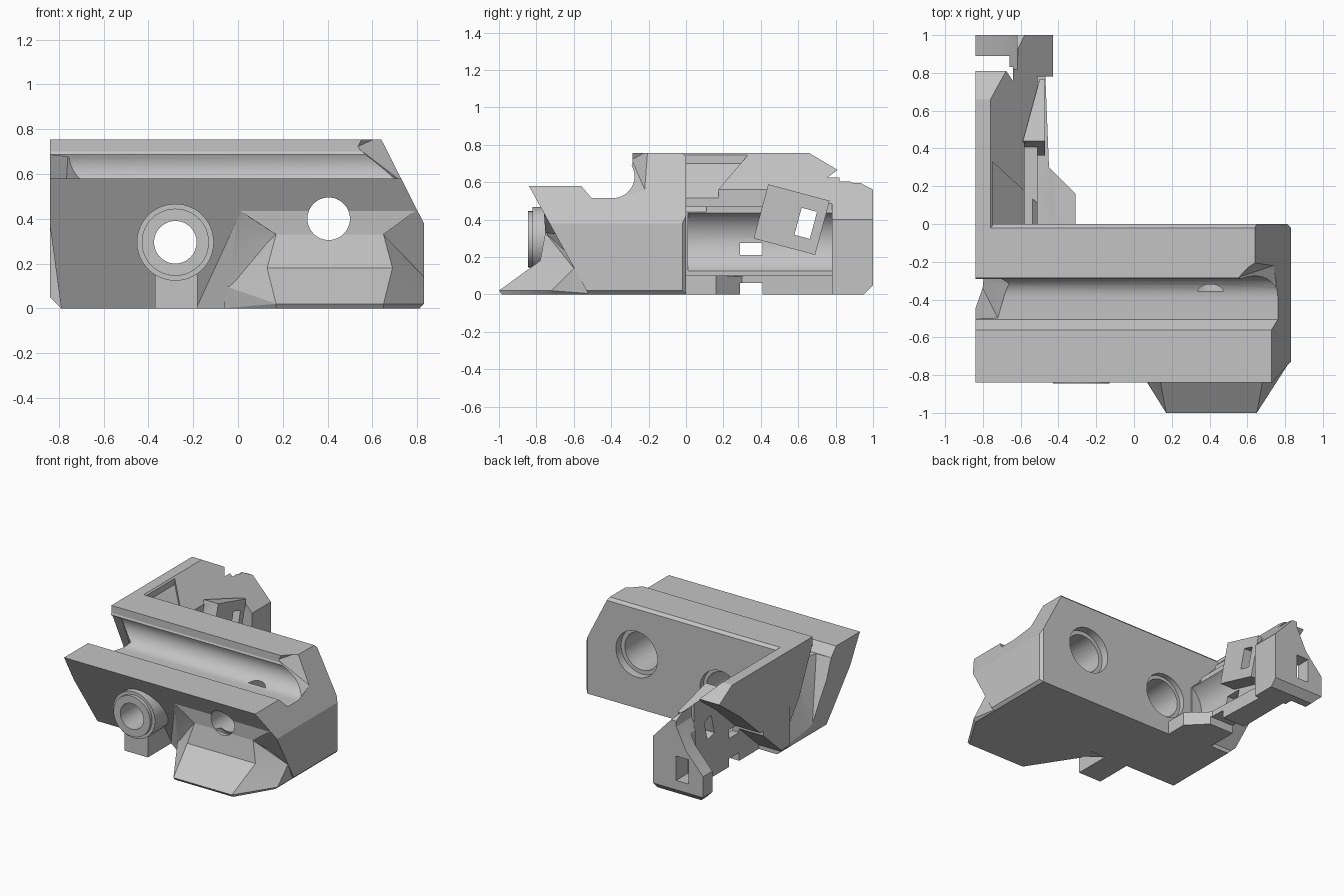
import bpy, bmesh, math
from mathutils import Vector

if "Cube" in bpy.data.objects:
    bpy.data.objects.remove(bpy.data.objects["Cube"])

grey = bpy.data.materials.new("light_grey")
grey.use_nodes = True
tone = (0.55, 0.55, 0.55, 1)
grey.diffuse_color = tone
grey.node_tree.nodes["Principled BSDF"].inputs["Base Color"].default_value = tone


def finish(name, bm):
    bmesh.ops.recalc_face_normals(bm, faces=bm.faces)
    mesh = bpy.data.meshes.new(name)
    bm.to_mesh(mesh)
    bm.free()
    mesh.materials.append(grey)
    ob = bpy.data.objects.new(name, mesh)
    bpy.context.collection.objects.link(ob)
    return ob


def prism(name, axis, points, lo, hi):
    """Extrude a 2D outline along an axis; the outline uses the other two axes in order."""
    bm = bmesh.new()
    ring = []
    for a, b in points:
        co = [a, b]
        co.insert("xyz".index(axis), lo)
        ring.append(bm.verts.new(co))
    face = bm.faces.new(ring)
    moved = bmesh.ops.extrude_face_region(bm, geom=[face])["geom"]
    shift = Vector([hi - lo if axis == c else 0 for c in "xyz"])
    bmesh.ops.translate(bm, vec=shift, verts=[v for v in moved if isinstance(v, bmesh.types.BMVert)])
    return finish(name, bm)


def box(name, x0, x1, y0, y1, z0, z1):
    return prism(name, "z", [(x0, y0), (x1, y0), (x1, y1), (x0, y1)], z0, z1)


def hull(name, points):
    bm = bmesh.new()
    for p in points:
        bm.verts.new(p)
    bmesh.ops.convex_hull(bm, input=bm.verts)
    return finish(name, bm)


def rod(name, axis, a, b, r, lo, hi):
    turns = [math.tau * i / 48 for i in range(48)]
    return prism(name, axis, [(a + r * math.cos(t), b + r * math.sin(t)) for t in turns], lo, hi)


def combine(target, tool, operation):
    mod = target.modifiers.new("combine", "BOOLEAN")
    mod.operation = operation
    mod.solver = "EXACT"
    mod.object = tool
    bpy.context.view_layer.objects.active = target
    bpy.ops.object.modifier_apply(modifier=mod.name)
    bpy.data.objects.remove(tool)


def cut(target, *tools):
    for tool in tools:
        combine(target, tool, "DIFFERENCE")


def add(target, *tools):
    for tool in tools:
        combine(target, tool, "UNION")


# Main block: grooved section along x, trimmed by its front outline
arc = [(-0.39 + 0.115 * math.cos(t), 0.63 + 0.115 * math.sin(t))
       for t in [math.radians(-90 + 12 * i) for i in range(11)]]
block = prism("main_block", "x",
              [(-0.52, 0), (-0.84, 0.58), (-0.56, 0.58), (-0.505, 0.515)] + arc +
              [(-0.285, 0.7), (-0.285, 0.755), (-0.02, 0.755), (0, 0.735), (0, 0)], -1, 1)
combine(block, prism("outline", "y",
                     [(-0.79, 0), (-0.84, 0.37), (-0.84, 0.8), (0.617, 0.8), (0.83, 0.38),
                      (0.83, 0.02), (0.81, 0)], -1.1, 0.1), "INTERSECT")

# Groove run-outs at both ends and the rear corner chamfer
cut(block,
    hull("left_runout", [(-0.9, -0.28, 0.7), (-0.9, 0.05, -0.02), (-0.9, -0.3, -0.02),
                         (-0.9, -0.505, 0.515), (-0.76, -0.28, 0.68), (-0.8, 0.05, -0.02),
                         (-0.82, -0.3, -0.02), (-0.72, -0.5, 0.52), (-0.66, -0.32, 0.55)]),
    hull("right_runout", [(0.53, -0.29, 0.72), (0.56, -0.285, 0.77), (0.61, -0.26, 0.77),
                          (0.64, -0.2, 0.77), (0.74, -0.22, 0.56), (0.75, -0.31, 0.53),
                          (0.77, -0.45, 0.515), (0.95, -0.2, 0.77), (0.95, -0.45, 0.77),
                          (0.95, -0.45, 0.52)]),
    prism("corner_chamfer", "z", [(0.8, 0.01), (0.84, -0.03), (0.84, 0.01)], -0.1, 0.8))

# Nose: sloped lower wedge, upright panel above, notch at each side, flared brow
wing = [(-0.06, -0.62, 0.1), (0.83, -0.6, 0.14)]
ridge = [(0.13, -0.78, 0.18), (0.69, -0.78, 0.18)]
neck = [(0.17, -0.752, 0.33), (0.65, -0.752, 0.33)]
nose = hull("nose", wing + ridge + [
    (-0.06, -0.63, 0), (0.17, -0.985, 0), (0.17, -1, 0.02), (0.65, -1, 0.02), (0.65, -0.985, 0),
    (0.83, -0.72, 0.02), (0.81, -0.72, 0), (-0.06, -0.46, 0), (0.81, -0.46, 0)])
panel = hull("panel", wing + ridge + neck + [(0, -0.5, 0.1), (0.8, -0.5, 0.1)])
brow = hull("brow", neck + [(0, -0.76, 0.44), (0.8, -0.76, 0.44), (0.06, -0.75, 0.425),
                            (0.75, -0.75, 0.425), (0.2, -0.55, 0.3), (0.6, -0.55, 0.3),
                            (0.02, -0.6, 0.44), (0.75, -0.6, 0.44)])
gusset = hull("gusset", [(-0.2, -0.51, 0), (0, -0.75, 0.44), (0.17, -0.745, 0.33), (-0.05, -0.62, 0),
                         (0.4, -0.6, 0), (0.4, -0.7, 0.42), (0.2, -0.45, 0.2)])

# Front tube with a chamfered lip, and its foot
tube = rod("tube", "y", -0.28, 0.295, 0.172, -0.82, -0.45)
add(tube, rod("tube_lip", "y", -0.28, 0.295, 0.15, -0.845, -0.6))
foot = box("tube_foot", -0.37, -0.18, -0.8, -0.45, 0, 0.15)
add(block, nose, panel, brow, gusset, foot, tube)

# Through holes with stepped back openings
for x, z, steps in [(-0.28, 0.295, [(0.095, -1.1), (0.14, -0.3), (0.165, -0.04)]),
                    (0.405, 0.4, [(0.095, -1.1), (0.14, -0.355), (0.17, -0.06)])]:
    for radius, start in steps:
        cut(block, rod("bore", "y", x, z, radius, start, 0.1))

# Rear arm: side profile limited by a sloped section
arm = prism("rear_arm", "x", [(-0.02, 0), (-0.02, 0.755), (0.66, 0.755), (0.82, 0.66),
                              (0.845, 0.62), (0.89, 0.597), (0.93, 0.597), (1, 0.56),
                              (1, 0.05), (0.95, 0)], -0.9, -0.3)
combine(arm, prism("arm_section", "y", [(-0.84, 0.05), (-0.84, 0.8), (-0.76, 0.8), (-0.76, 0.755),
                                        (-0.43, 0.4), (-0.43, 0), (-0.79, 0)], -0.1, 1.1), "INTERSECT")
cut(arm,
    box("inner_relief", -0.51, -0.3, -0.1, 0.78, -0.1, 0.8),
    box("shelf_relief", -0.58, -0.3, -0.1, 0.43, 0.47, 0.8),
    hull("slope_relief", [(x, y, z) for x, z, end in
                          [(-0.75, 0.7, 0.33), (-0.75, 0.8, 0.33), (-0.5, 0.43, 0.1), (-0.5, 0.8, 0.1)]
                          for y in (-0.1, end)]))

# Bottom ledge, trough and tilted clip
add(arm, prism("ledge", "z", [(-0.6, -0.02), (-0.31, -0.02), (-0.31, 0.16), (-0.45, 0.3),
                              (-0.47, 0.8), (-0.6, 0.8)], 0, 0.1))
cut(arm, rod("trough", "y", -0.41, 0.28, 0.185, 0.01, 0.78))
tilt = math.radians(-15)
corners = [(-0.17, -0.15), (0.17, -0.15), (0.17, 0.15), (-0.17, 0.15)]


def tilted(scale_y, scale_z, cy, cz):
    return [(cy + a * scale_y * math.cos(tilt) - b * scale_z * math.sin(tilt),
             cz + a * scale_y * math.sin(tilt) + b * scale_z * math.cos(tilt)) for a, b in corners]


clip = prism("clip", "x", tilted(1, 1, 0.565, 0.4), -0.61, -0.47)
cut(clip, prism("clip_slant", "z", [(-0.61, 0.36), (-0.49, 0.8), (-0.7, 0.8), (-0.7, 0.36)], 0.45, 0.8))
add(arm, clip)

# Outer hollow, windows, lower slot and rear scoop
cut(arm,
    prism("outer_hollow", "x", [(0.06, -0.1), (0.06, 0.03), (0.56, 0.48), (0.83, 0.68), (0.83, -0.1)],
          -0.9, -0.64),
    prism("clip_window", "x", tilted(0.25, 0.5, 0.64, 0.38), -1, -0.2),
    box("side_window", -1, -0.2, 0.29, 0.41, 0.21, 0.275),
    box("lower_slot", -1, -0.2, 0.29, 0.41, -0.1, 0.06),
    prism("rear_scoop", "y", [(-0.62, 0.9), (-0.62, 0.52), (-0.7, 0.36), (-0.9, 0.14), (-0.9, 0.9)],
          0.82, 1.1),
    box("scoop_gap", -0.9, -0.66, 0.81, 0.89, -0.1, 0.9),
    box("end_window", -0.72, -0.62, 0.86, 1.1, 0.12, 0.3))

# Smooth the round surfaces, keep the edges crisp
for ob in (block, arm):
    bpy.ops.object.select_all(action="DESELECT")
    ob.select_set(True)
    bpy.context.view_layer.objects.active = ob
    bpy.ops.object.shade_smooth_by_angle(angle=math.radians(20))
